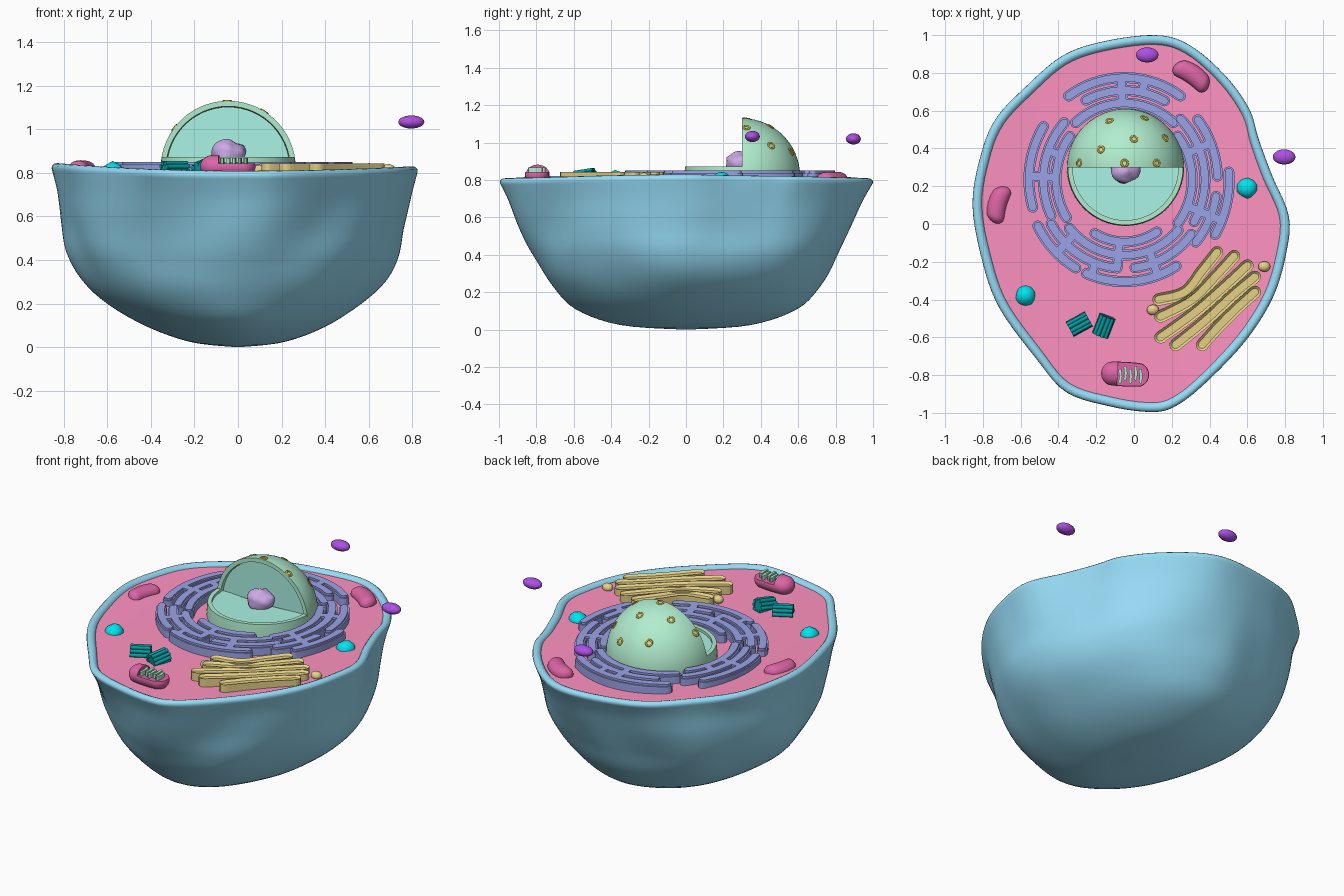
import bpy, bmesh, math
from mathutils import Vector, Matrix, noise

if "Cube" in bpy.data.objects:
    bpy.data.objects.remove(bpy.data.objects["Cube"])

def mat(name, r, g, b):
    m = bpy.data.materials.new(name)
    m.diffuse_color = (r, g, b, 1)
    m.use_nodes = True
    m.node_tree.nodes["Principled BSDF"].inputs["Base Color"].default_value = m.diffuse_color
    return m

BLUE = mat("membrane_blue", .31, .72, .93)
PINK = mat("cytoplasm_pink", 1, .29, .53)
MAGENTA = mat("mito_magenta", .72, .13, .38)
LILAC = mat("er_blue", .33, .37, .80)
MINT = mat("nucleus_green", .44, .85, .62)
TEAL = mat("nucleus_core", .40, .90, .77)
VIOLET = mat("nucleolus_violet", .60, .40, .80)
GOLD = mat("golgi_yellow", .80, .64, .24)
PORE = mat("pore_gold", .60, .38, .03)
DTEAL = mat("centriole_teal", .0, .34, .36)
CYAN = mat("lysosome_cyan", .0, .78, .86)
PURPLE = mat("purple", .42, .08, .78)

def finish(bm, name, m, angle=40):
    bmesh.ops.recalc_face_normals(bm, faces=bm.faces)
    me = bpy.data.meshes.new(name)
    bm.to_mesh(me)
    bm.free()
    ob = bpy.data.objects.new(name, me)
    bpy.context.collection.objects.link(ob)
    me.materials.append(m)
    bpy.ops.object.select_all(action='DESELECT')
    ob.select_set(True)
    bpy.context.view_layer.objects.active = ob
    bpy.ops.object.shade_smooth_by_angle(angle=math.radians(angle))
    return ob

def catmull(pts, n, closed=False):
    P = [Vector(p) for p in pts]
    k, out = len(P), []
    for i in range(k if closed else k - 1):
        idx = [(i + j) % k if closed else min(max(i + j, 0), k - 1) for j in (-1, 0, 1, 2)]
        a, b, c, d = (P[j] for j in idx)
        for s in range(n):
            t = s / n
            out.append(.5 * (2*b + (c-a)*t + (2*a-5*b+4*c-d)*t*t + (3*b-a-3*c+d)*t**3))
    return out if closed else out + [P[-1]]

def loft(bm, rings):
    vs = [[bm.verts.new(p) for p in r] for r in rings]
    for a, b in zip(vs, vs[1:]):
        n = len(a)
        for i in range(n):
            j = (i + 1) % n
            bm.faces.new((a[i], a[j], b[j], b[i]))
    return vs

# cell outline, seen from above, and a rounder one for the lower body
outline = catmull([(.11, 1), (.29, .95), (.48, .79), (.61, .61), (.66, .45), (.73, .26), (.82, .04),
    (.805, -.16), (.735, -.39), (.59, -.62), (.37, -.85), (.21, -.97), (.08, -.995), (-.13, -.965),
    (-.36, -.89), (-.52, -.71), (-.71, -.45), (-.80, -.21), (-.855, .10), (-.81, .37), (-.73, .56),
    (-.57, .73), (-.38, .89), (-.17, .965)], 5, True)
N = len(outline)
rounded = [1.025 * sum((outline[(i + j) % N] for j in range(-10, 11)), Vector((0, 0))) / 21 for i in range(N)]

def floor_z(x):
    return .785 + (.035 if x < 0 else .022) * (x / .85) ** 2

# membrane: lumpy bowl with a rounded rim
sections = catmull([(.01, .01, 0), (.28, .36, .025), (.56, .61, .11), (.80, .745, .24), (.935, .83, .39),
    (.97, .90, .55), (.983, .955, .69), (1, 1, .785)], 5)
rings = []
for sx, sy, z in sections:
    ring = []
    t = min(1, (.785 - z) * 2.5)
    for p, s in zip(outline, rounded):
        o = p.lerp(s, t)
        q = Vector((o.x * sx, o.y * sy, z * floor_z(p.x) / .785))
        k = 1 + .04 * noise.noise(q * 2.6) * math.sin(math.pi * min(z / .785, 1))
        ring.append((q.x * k, q.y * k, q.z))
    rings.append(ring)
for off, dz in ((.002, .012), (.012, .021), (.025, .024), (.040, .018), (.050, .006), (.053, -.03)):
    rings.append([(p.x * (1 - off / p.length), p.y * (1 - off / p.length), floor_z(p.x) + dz) for p in outline])
bm = bmesh.new()
bm.faces.new(loft(bm, rings)[0])
finish(bm, "cell_membrane", BLUE, 60)

# cytoplasm surface
bm = bmesh.new()
rings = []
for s in (1, .85, .7, .5, .3, .1):
    rings.append([(p.x*s*(1-.047/p.length), p.y*s*(1-.047/p.length), floor_z(p.x * s) + .004) for p in outline])
bm.faces.new(loft(bm, rings)[-1])
finish(bm, "cytoplasm", PINK, 60)

# raised ribbon with round ends; a non-zero step insets its top
def ribbon(name, pts, w, z1, m, step=0, z0=.77):
    P = [Vector(p) for p in pts]
    left, right = [], []
    for i, p in enumerate(P):
        t = (P[min(i + 1, len(P) - 1)] - P[max(i - 1, 0)]).normalized()
        n = Vector((-t.y, t.x)) * w / 2
        left.append(p + n)
        right.append(p - n)
    def cap(c, start):
        return [c + Matrix.Rotation(-math.pi * k / 6, 2) @ (start - c) for k in range(1, 6)]
    loop = left + cap(P[-1], left[-1]) + right[::-1] + cap(P[0], right[0])
    bm = bmesh.new()
    tv = [bm.verts.new((q.x, q.y, z1)) for q in loop]
    top = bm.faces.new(tv)
    top.normal_update()
    if top.normal.z < 0:
        top.normal_flip()
    base = [bm.verts.new((q.x, q.y, z0)) for q in loop]
    for i in range(len(loop)):
        j = (i + 1) % len(loop)
        bm.faces.new((tv[i], tv[j], base[j], base[i]))
    if step:
        bmesh.ops.inset_region(bm, faces=[top], thickness=w * .2, depth=step)
    return finish(bm, name, m, 30)

# endoplasmic reticulum: folded arcs and radial links, each a wide tier under a narrow one
def polar(r, a):
    a = math.radians(a)
    return (-.05 + .955 * r * math.cos(a), .235 + r * math.sin(a))

folds = [(.54, 55, 125), (.472, 62, 117), (.405, 48, 132), (.38, 143, 212), (.45, 138, 205), (.53, 148, 196),
    (.33, 240, 303), (.40, 220, 318), (.47, 210, 262), (.47, 277, 322), (.54, 207, 240), (.54, 247, 302),
    (.375, -38, 38), (.445, -30, 46), (.515, -40, -10), (.515, 2, 38), (.58, -30, 4)]
links = [(92, .405, .54), (78, .472, .54), (178, .38, .53), (160, .38, .45), (265, .33, .47), (250, .47, .54),
    (290, .40, .54), (226, .40, .54), (-22, .375, .58), (22, .375, .515)]
paths = []
for r, a, b in folds:
    n = int((b - a) / 4)
    paths.append([polar(r, a + (b - a) * k / n) for k in range(n + 1)])
paths += [[polar(r, a), polar((r + s) / 2, a), polar(s, a)] for a, r, s in links]
for i, p in enumerate(paths):
    ribbon(f"er_fold_{i}", p, .058, .838, LILAC)
    ribbon(f"er_ridge_{i}", p, .042, .850, LILAC)

# golgi stack
stack = [[(.13, -.40), (.27, -.36), (.36, -.25), (.44, -.15)], [(.14, -.49), (.31, -.40), (.43, -.28), (.53, -.17)],
    [(.14, -.60), (.32, -.47), (.47, -.34), (.60, -.22)], [(.22, -.64), (.38, -.51), (.52, -.38), (.64, -.28)],
    [(.36, -.64), (.45, -.54), (.54, -.45), (.64, -.36)]]
for i, pts in enumerate(stack):
    ribbon(f"golgi_cisterna_{i}", catmull(pts, 6), .066, .842, GOLD, -.012)
ribbon("golgi_link", catmull([(.32, -.34), (.39, -.41), (.45, -.48)], 4), .11, .829, GOLD)

def ball(name, loc, size, m, lump=0, angle=60, sub=3):
    bm = bmesh.new()
    bmesh.ops.create_icosphere(bm, subdivisions=sub, radius=1)
    for v in bm.verts:
        v.co *= 1 + lump * noise.noise(v.co * 1.8 + Vector(loc) * 7)
    M = Matrix.Translation(loc) @ Matrix.Diagonal((*size, 1))
    bmesh.ops.transform(bm, matrix=M, verts=bm.verts)
    return finish(bm, name, m, angle)

for i, p in enumerate([(.10, -.455, .812), (.69, -.225, .815)]):
    ball(f"golgi_vesicle_{i}", p, (.032, .028, .025), GOLD)
for i, p in enumerate([(.60, .19, .795), (-.575, -.38, .80)]):
    ball(f"lysosome_{i}", p, (.055, .055, .05), CYAN, .12, 50, 2)
for i, p in enumerate([(.795, .355, 1.033), (.07, .895, 1.02)]):
    ball(f"floating_vesicle_{i}", p, (.06, .04, .03), PURPLE)

# nucleus: profiles swept around the vertical axis, cut open at the front
NX, NY, NZ = -.045, .30, .82
def arc(r, a, b, n=16):
    return [(r * math.cos(a + (b - a) * k / n), r * math.sin(a + (b - a) * k / n)) for k in range(n + 1)]
def sweep(name, prof, a0, a1, m, dy=0, n=40):
    bm = bmesh.new()
    rings = []
    for k in range(n + 1):
        a = math.radians(a0 + (a1 - a0) * k / n)
        rings.append([(NX + r * math.cos(a), NY + dy + r * math.sin(a), NZ + z) for r, z in prof])
    vs = loft(bm, rings)
    bm.faces.new(vs[0])
    bm.faces.new(vs[-1])
    bmesh.ops.remove_doubles(bm, verts=bm.verts, dist=.0005)
    return finish(bm, name, m, 35)

H = math.pi / 2
sweep("nucleus_shell", arc(.31, -.1, H) + arc(.285, H, -.1), 0, 180, MINT)
sweep("nucleus_core", arc(.282, -.1, H) + [(0, -.03)], 0, 180, TEAL, .02)
sweep("nucleus_front_rim", [(.31, -.04), (.31, 0), (.305, .052), (.28, .052), (.28, -.04)], 180, 360, MINT)
sweep("nucleus_floor", [(.285, -.03), (.285, .036), (0, .036), (0, -.03)], 175, 365, TEAL)
ball("nucleolus", (NX, .285, .885), (.075, .072, .068), VIOLET, .22)

# nuclear pores
def torus(name, c, nrm, R, r, m):
    bm = bmesh.new()
    q = nrm.to_track_quat('Z', 'Y')
    rings = []
    for i in range(17):
        a = i * math.tau / 16
        rings.append([c + q @ Vector(((R + r * math.cos(b)) * math.cos(a), (R + r * math.cos(b)) * math.sin(a),
            r * math.sin(b))) for b in [j * math.tau / 8 for j in range(8)]])
    loft(bm, rings)
    bmesh.ops.remove_doubles(bm, verts=bm.verts, dist=.0002)
    finish(bm, name, m, 60)

for i, (x, y) in enumerate([(-.13, .545), (.055, .56), (-.175, .395), (0, .45), (.165, .455), (-.05, .322),
        (-.29, .322), (.12, .322)]):
    d = Vector((x - NX, y - NY, 0))
    d.z = math.sqrt(max(.308 ** 2 - d.length_squared, 0))
    torus(f"nuclear_pore_{i}", Vector((NX, NY, NZ)) + d, d.normalized(), .017, .006, PORE)

# mitochondria: bent capsules, optionally sliced by planes
def capsule(name, loc, half, r, rot, bend, m, cuts=()):
    bm = bmesh.new()
    bmesh.ops.create_uvsphere(bm, u_segments=24, v_segments=24, radius=r)
    bmesh.ops.rotate(bm, verts=bm.verts, matrix=Matrix.Rotation(H, 3, 'Y'))
    for v in bm.verts:
        v.co.x += half * max(-1, min(1, v.co.x / (r * .3)))
        v.co.y += bend * (1 - (v.co.x / (half + r)) ** 2)
        v.co.z *= .85
    for co, no in cuts:
        g = bm.verts[:] + bm.edges[:] + bm.faces[:]
        res = bmesh.ops.bisect_plane(bm, geom=g, plane_co=co, plane_no=no, clear_outer=True)
        bmesh.ops.contextual_create(bm, geom=[e for e in res['geom_cut'] if isinstance(e, bmesh.types.BMEdge)])
    bmesh.ops.transform(bm, matrix=Matrix.Translation(loc) @ Matrix.Rotation(rot, 4, 'Z'), verts=bm.verts)
    return finish(bm, name, m, 45)

capsule("mitochondrion_back", (.30, .775, .80), .055, .052, -.6, .02, MAGENTA)
capsule("mitochondrion_left", (-.705, .10, .815), .05, .05, 1.3, .02, MAGENTA)
C = (-.047, -.795, .828)
capsule("mitochondrion_cut_end", C, .062, .065, -.05, 0, MAGENTA, [((-.04, 0, 0), (1, 0, 0))])
capsule("mitochondrion_cut_base", C, .062, .065, -.05, 0, MAGENTA, [((0, 0, .015), (0, 0, 1))])
for i in range(5):
    x, s = -.074 + .027 * i, (1 if i % 2 else -1) * .008
    ribbon(f"mitochondrion_crista_{i}", [(x, -.828 + s), (x + .004, -.798 + s), (x, -.767 + s)], .016, .868, MINT, 0, .83)

# centrioles: nine tubes around a core
def centriole(name, loc, yaw, pitch, length):
    bm = bmesh.new()
    for k in range(10):
        a = k * math.tau / 9
        off = Vector((.034 * math.cos(a), .034 * math.sin(a), 0)) if k < 9 else Vector()
        r = .011 if k < 9 else .03
        bmesh.ops.create_cone(bm, cap_ends=True, segments=10, radius1=r, radius2=r,
            depth=length if k < 9 else length * .95, matrix=Matrix.Translation(off))
    M = Matrix.Translation(loc) @ Matrix.Rotation(yaw, 4, 'Z') @ Matrix.Rotation(H - pitch, 4, 'Y')
    bmesh.ops.transform(bm, matrix=M, verts=bm.verts)
    finish(bm, name, DTEAL, 40)

centriole("centriole_a", (-.29, -.53, .812), .5, 0, .115)
centriole("centriole_b", (-.16, -.54, .815), 1.2, .15, .11)
